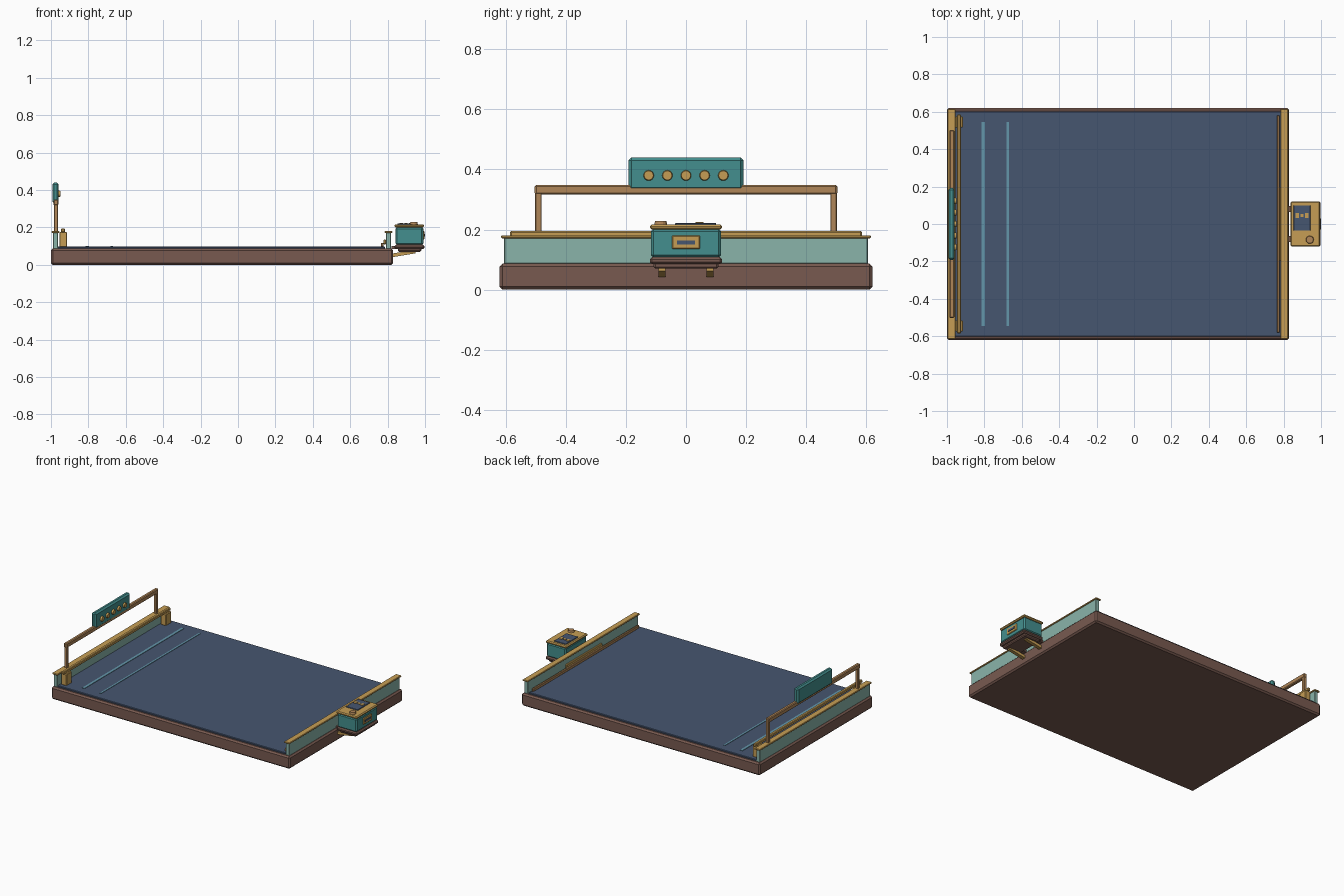
import bpy, bmesh
from mathutils import Matrix, Vector

default = bpy.data.objects.get("Cube")
if default:
    bpy.data.objects.remove(default, do_unlink=True)


def material(name, rgb):
    # Convert 0-255 display values to linear
    lin = [((c / 255 + 0.055) / 1.055) ** 2.4 for c in rgb] + [1]
    m = bpy.data.materials.new(name)
    m.use_nodes = True
    m.diffuse_color = lin
    m.node_tree.nodes["Principled BSDF"].inputs["Base Color"].default_value = lin
    return m


BROWN = material("walnut brown", (120, 90, 80))
NAVY = material("slate navy", (70, 86, 112))
BRASS = material("brass", (198, 158, 85))
BRONZE = material("bronze", (176, 134, 88))
TEAL = material("teal", (68, 143, 142))
PALE = material("pale teal", (138, 180, 170))
STRIPE = material("stripe blue", (100, 150, 170))


def finish(name, bm, mat, bevel=0.0):
    mesh = bpy.data.meshes.new(name)
    bmesh.ops.recalc_face_normals(bm, faces=bm.faces)
    bm.to_mesh(mesh)
    bm.free()
    mesh.materials.append(mat)
    obj = bpy.data.objects.new(name, mesh)
    bpy.context.collection.objects.link(obj)
    if bevel:
        mod = obj.modifiers.new("chamfer", "BEVEL")
        mod.width = bevel
        mod.segments = 1
    return obj


def box(name, x, y, z, mat, bevel=0.0):
    """Box from (low, high) ranges."""
    bm = bmesh.new()
    low, high = Vector((x[0], y[0], z[0])), Vector((x[1], y[1], z[1]))
    mat4 = Matrix.Translation((low + high) / 2) @ Matrix.Diagonal((*(high - low), 1))
    bmesh.ops.create_cube(bm, size=1, matrix=mat4)
    return finish(name, bm, mat, bevel)


def disc(name, centre, radius, depth, mat, axis="Z", bevel=0.003):
    bm = bmesh.new()
    turn = Matrix.Rotation(1.5708, 4, "Y") if axis == "X" else Matrix()
    bmesh.ops.create_cone(bm, cap_ends=True, segments=16, radius1=radius, radius2=radius * 0.85,
                          depth=depth, matrix=Matrix.Translation(centre) @ turn)
    return finish(name, bm, mat)


def prism(name, profile, y, mat):
    """Extrude an xz profile along y."""
    bm = bmesh.new()
    face = bm.faces.new([bm.verts.new((px, y[0], pz)) for px, pz in profile])
    out = bmesh.ops.extrude_face_region(bm, geom=[face])
    moved = [v for v in out["geom"] if isinstance(v, bmesh.types.BMVert)]
    bmesh.ops.translate(bm, verts=moved, vec=(0, y[1] - y[0], 0))
    return finish(name, bm, mat)


def sym(half):
    return (-half, half)


# Platform and deck
box("base_slab", (-1, 0.83), sym(0.62), (0, 0.087), BROWN, 0.01)
box("deck", (-0.965, 0.785), sym(0.602), (0.08, 0.097), NAVY, 0.003)
box("wide_stripe", (-0.815, -0.797), sym(0.545), (0.096, 0.1), STRIPE)
box("thin_stripe", (-0.681, -0.669), sym(0.545), (0.096, 0.1), STRIPE)

# End panels with capped tops
for side, x in (("right", -0.976), ("left", 0.804)):
    box(side + "_end_panel", (x - 0.014, x + 0.014), sym(0.605), (0.085, 0.174), PALE, 0.003)
    box(side + "_panel_cap", (x - 0.021, x + 0.021), sym(0.615), (0.171, 0.181), BRASS, 0.003)

# Low rail inside the left panel
box("low_rail", (0.764, 0.779), sym(0.58), (0.097, 0.118), BRONZE, 0.003)
box("low_rail_plate", (0.777, 0.791), sym(0.195), (0.11, 0.135), BRASS, 0.003)

# Raised rail and its end posts inside the right panel
box("raised_rail", (-0.946, -0.925), sym(0.585), (0.174, 0.195), BRASS, 0.004)
for y in (-0.545, 0.545):
    box("rail_post", (-0.955, -0.914), (y - 0.03, y + 0.03), (0.095, 0.176), BRASS, 0.004)

# Gantry frame
for y in (-0.491, 0.491):
    box("gantry_post", (-0.984, -0.963), (y - 0.011, y + 0.011), (0.17, 0.33), BRONZE, 0.003)
box("gantry_bar", (-0.986, -0.961), sym(0.503), (0.317, 0.349), BRONZE, 0.005)

# Sign board with a row of round lamps
box("sign_board", (-0.993, -0.959), sym(0.192), (0.33, 0.44), TEAL, 0.01)
for i in range(-2, 3):
    disc("sign_lamp", (-0.955, i * 0.062, 0.38), 0.018, 0.014, BRASS, "X")

# Control box on angled brackets
for y in (-0.08, 0.08):
    prism("support_bracket", [(0.82, 0.04), (0.95, 0.062), (0.95, 0.08), (0.82, 0.06)],
          (y - 0.012, y + 0.012), BRASS)
    box("box_clip", (0.82, 0.85), (y - 0.015, y + 0.015), (0.085, 0.1), BROWN)
box("box_foot", (0.855, 0.98), sym(0.108), (0.07, 0.092), BROWN, 0.006)
box("box_skirt", (0.838, 0.997), sym(0.12), (0.085, 0.108), BROWN, 0.007)
box("box_body", (0.842, 0.991), sym(0.117), (0.106, 0.202), TEAL, 0.009)
box("box_lid", (0.836, 0.995), sym(0.12), (0.2, 0.217), BRASS, 0.006)

# Screen, mark and knob on the lid
box("screen", (0.853, 0.944), (-0.036, 0.1), (0.215, 0.222), NAVY, 0.002)
for x, half in ((0.872, 0.013), (0.898, 0.008), (0.924, 0.013)):
    box("screen_bar", (x - 0.009, x + 0.009), (0.045 - half, 0.045 + half), (0.221, 0.225), BRASS)
disc("lid_knob", (0.94, -0.084, 0.222), 0.022, 0.014, BRONZE)

# Slot on the outer face
box("slot_frame", (0.985, 0.996), sym(0.047), (0.135, 0.18), BRASS, 0.003)
box("slot", (0.99, 1.0), sym(0.03), (0.151, 0.164), NAVY)
